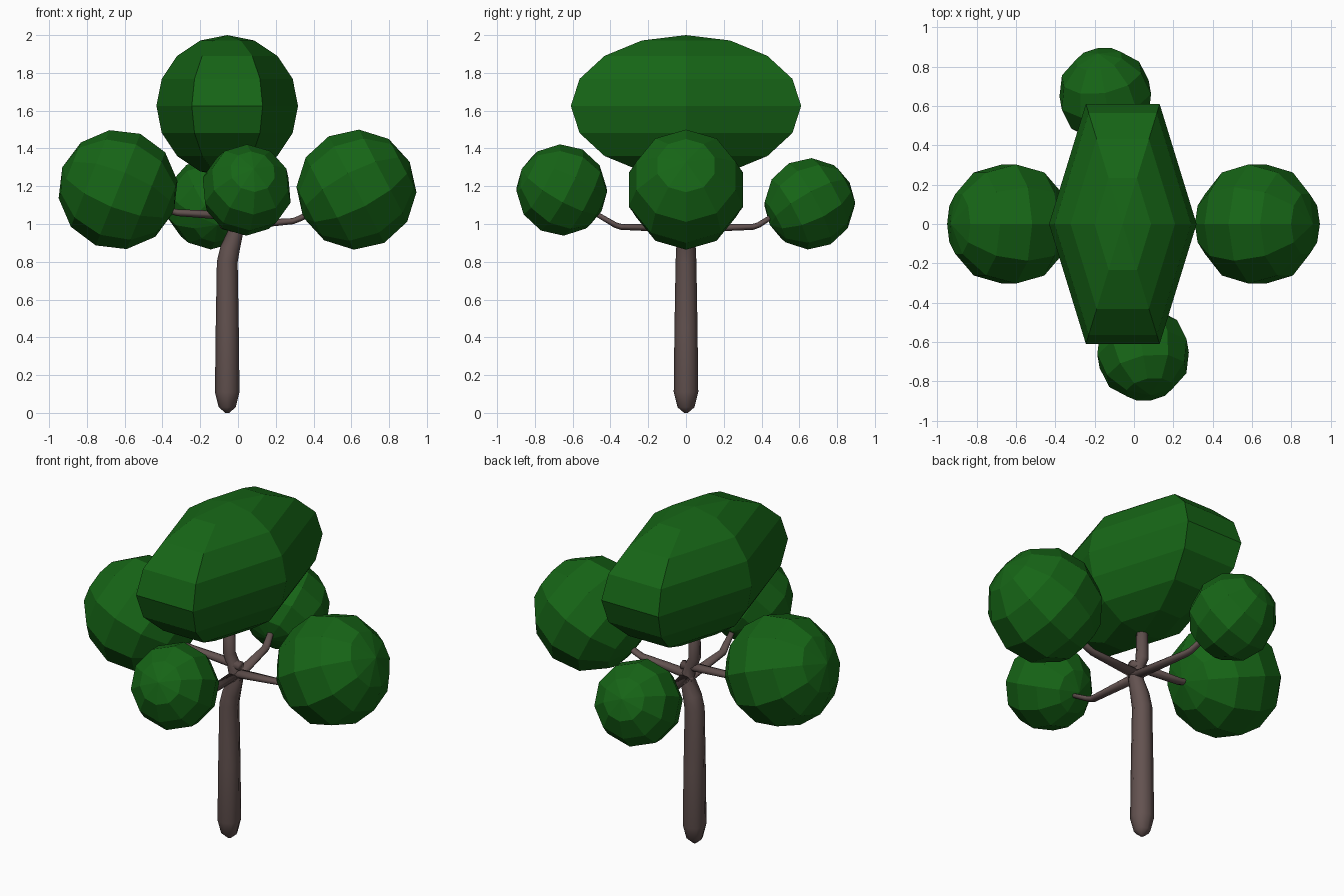
import bpy, bmesh
from math import sin, cos, pi
from mathutils import Vector, Matrix

if "Cube" in bpy.data.objects:
    bpy.data.objects.remove(bpy.data.objects["Cube"])


def material(name, color):
    m = bpy.data.materials.new(name)
    m.diffuse_color = color
    m.use_nodes = True
    m.node_tree.nodes["Principled BSDF"].inputs["Base Color"].default_value = m.diffuse_color
    return m


LEAF = material("leaf_green", (0.008, 0.13, 0.008, 1))
BARK = material("bark_brown", (0.125, 0.085, 0.08, 1))


def finish(bm, name, mat, smooth):
    bmesh.ops.recalc_face_normals(bm, faces=bm.faces)
    mesh = bpy.data.meshes.new(name)
    bm.to_mesh(mesh)
    bm.free()
    mesh.materials.append(mat)
    for p in mesh.polygons:
        p.use_smooth = smooth
    ob = bpy.data.objects.new(name, mesh)
    bpy.context.collection.objects.link(ob)
    return ob


def bridge(bm, rings):
    for a, b in zip(rings, rings[1:]):
        n = len(a)
        for i in range(n):
            bm.faces.new((a[i], a[(i + 1) % n], b[(i + 1) % n], b[i]))


def blob(name, center, radii, segs, rings, axis=(0, 0, 1), side=(1, 0, 0)):
    """Faceted ellipsoid with its pole along axis and a vertex column towards side."""
    z = Vector(axis).normalized()
    y = z.cross(Vector(side)).normalized()
    rot = Matrix((y.cross(z), y, z)).transposed()
    c = Vector(center)

    def put(t, a):
        p = Vector((radii[0] * sin(t) * cos(a), radii[1] * sin(t) * sin(a), radii[2] * cos(t)))
        return bm.verts.new(c + rot @ p)

    bm = bmesh.new()
    loops = [[put(pi * r / rings, 2 * pi * i / segs) for i in range(segs)] for r in range(1, rings)]
    bridge(bm, loops)
    for loop, t in ((loops[0], 0), (loops[-1], pi)):
        pole = put(t, 0)
        for i in range(segs):
            bm.faces.new((pole, loop[i], loop[(i + 1) % segs]))
    finish(bm, name, LEAF, False)


def tube(name, path, up, segs=8):
    """Tapered limb; each path entry is x, y, z, half width, half height."""
    bm = bmesh.new()
    pts = [Vector(p[:3]) for p in path]
    loops = []
    for i, p in enumerate(path):
        d = (pts[min(i + 1, len(pts) - 1)] - pts[max(i - 1, 0)]).normalized()
        w = d.cross(Vector(up)).normalized()
        h = w.cross(d)
        loops.append([bm.verts.new(pts[i] + w * p[3] * cos(2 * pi * k / segs) + h * p[4] * sin(2 * pi * k / segs))
                      for k in range(segs)])
    bridge(bm, loops)
    bm.faces.new(loops[0])
    bm.faces.new(loops[-1])
    finish(bm, name, BARK, True)


# Trunk with a rounded foot and a kink where the branches meet
T = -0.057
trunk = [(T, 0.0, .01), (T, .03, .045), (T, .11, .065), (T, .45, .061), (T, .8, .055),
         (T + .015, .87, .052), (-.01, .97, .04), (-.03, 1.04, .035), (T, 1.1, .035), (T, 1.4, .03)]
tube("trunk", [(x, 0, z, r, r) for x, z, r in trunk], (0, 1, 0))

# Branches: root, bend, tip inside the foliage
tube("right_branch", [(-.03, 0, .99, .035, .025), (.29, 0, 1.015, .024, .016), (.33, 0, 1.03, .022, .016),
                      (.48, 0, 1.11, .015, .012)], (0, 0, 1))
tube("left_branch", [(.02, 0, 1.04, .03, .025), (-.32, 0, 1.06, .025, .018), (-.36, 0, 1.07, .022, .016),
                     (-.5, 0, 1.13, .015, .012)], (0, 0, 1))
tube("front_branch", [(-.02, .02, .975, .035, .022), (0, -.345, .985, .024, .016), (.01, -.375, .995, .022, .015),
                      (.035, -.52, 1.08, .014, .012)], (0, 0, 1))
tube("back_branch", [(-.0, -.02, .975, .035, .022), (-.07, .355, .985, .024, .016), (-.08, .385, .995, .022, .015),
                     (-.12, .52, 1.08, .014, .012)], (0, 0, 1))

# Crown: six-sided and stretched front to back
blob("crown", (T, 0, 1.625), (.375, .704, .375), 6, 8)

# Side foliage, poles following the branch tips
R = (.318,) * 3
S = (.242,) * 3
blob("right_foliage", (.627, 0, 1.182), R, 10, 6, (cos(.48), 0, sin(.48)), (0, 0, 1))
blob("left_foliage", (-.635, 0, 1.182), R, 10, 6, (-cos(.38), 0, sin(.38)), (0, 0, 1))
blob("front_foliage", (.046, -.658, 1.18), S, 10, 6, (.15, -.85, .45), (0, 0, 1))
blob("back_foliage", (-.146, .655, 1.107), S, 10, 6, (-.15, .85, .45), (0, 0, 1))
